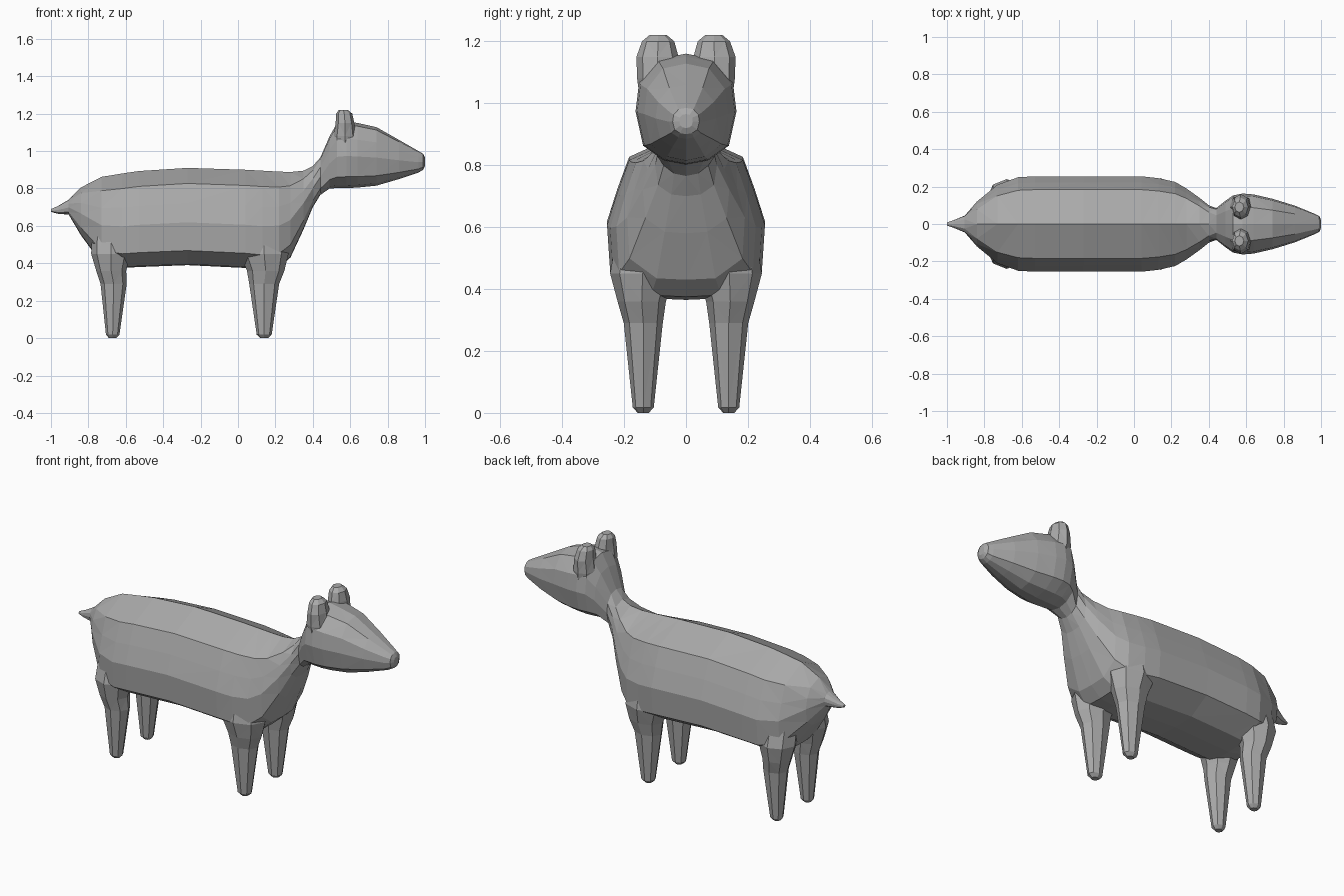
import bpy, bmesh, math

if "Cube" in bpy.data.objects:
    bpy.data.objects.remove(bpy.data.objects["Cube"])

hide = bpy.data.materials.new("grey_hide")
hide.diffuse_color = (0.4, 0.4, 0.4, 1)
hide.use_nodes = True
hide.node_tree.nodes["Principled BSDF"].inputs["Base Color"].default_value = hide.diffuse_color


def loft(name, rings):
    """Skin a closed solid over rings of equal point count."""
    bm = bmesh.new()
    vs = [[bm.verts.new(p) for p in r] for r in rings]
    n = len(vs[0])
    for a, b in zip(vs, vs[1:]):
        for i in range(n):
            j = (i + 1) % n
            bm.faces.new((a[i], a[j], b[j], b[i]))
    bm.faces.new(vs[0])
    bm.faces.new(vs[-1])
    bmesh.ops.triangulate(bm, faces=bm.faces[:])
    bmesh.ops.recalc_face_normals(bm, faces=bm.faces[:])
    me = bpy.data.meshes.new(name)
    bm.to_mesh(me)
    bm.free()
    me.materials.append(hide)
    ob = bpy.data.objects.new(name, me)
    bpy.context.collection.objects.link(ob)
    return ob


# Half cross-sections: (fraction of half width, fraction of height)
TORSO = [(0, 1), (.72, .84), (.87, .64), (1, .44), (.96, .15), (.5, .01), (0, 0)]
HEAD = [(0, 1), (.55, .95), (.93, .74), (1, .48), (.85, .17), (.45, .04), (0, 0)]


def section(x, top, bottom, w, t):
    """Ring at x; t blends from the torso shape (0) to the head shape (1)."""
    half = []
    for (a, b), (c, d) in zip(TORSO, HEAD):
        half.append((w * (a + (c - a) * t), bottom + (top - bottom) * (b + (d - b) * t)))
    full = half + [(-y, z) for y, z in half[-2:0:-1]]
    return [(x, y, z) for y, z in full]


# Tail, torso, neck and head: x, top, bottom, half width, shape blend
spine = [
    (-1.0, .69, .675, .008, 1), (-.965, .705, .665, .02, 1), (-.905, .74, .66, .045, 1),
    (-.84, .805, .55, .12, .4), (-.73, .862, .40, .21, 0), (-.62, .88, .375, .25, 0),
    (-.53, .893, .38, .255, 0), (-.27, .91, .39, .255, 0), (.04, .90, .375, .255, 0),
    (.13, .895, .365, .245, 0), (.22, .89, .375, .225, 0), (.28, .888, .43, .19, 0),
    (.35, .895, .58, .14, .2), (.40, .92, .70, .10, .5), (.44, .965, .765, .085, 1),
    (.49, 1.08, .80, .125, 1), (.53, 1.15, .802, .153, 1), (.58, 1.16, .802, .163, 1),
    (.64, 1.15, .805, .158, 1), (.74, 1.128, .815, .135, 1), (.86, 1.06, .85, .098, 1),
    (.965, 1.0, .885, .055, 1), (.99, .985, .90, .043, 1), (1.0, .965, .92, .022, 1),
]
body = loft("body", [section(*s) for s in spine])


def oval(cx, cy, z, rx, ry, n=8):
    return [(cx + rx * math.cos(2 * math.pi * i / n),
             cy + ry * math.sin(2 * math.pi * i / n), z) for i in range(n)]


# Legs and ears: levels of x centre, y centre, z, x radius, y radius
front_leg = [(.14, .138, 0, .02, .018), (.14, .138, .018, .04, .034), (.14, .138, .29, .08, .063),
             (.148, .143, .36, .10, .078), (.14, .14, .45, .13, .105), (.14, .12, .60, .11, .10)]
back_leg = [(-.67, .138, 0, .02, .018), (-.67, .138, .018, .036, .034), (-.665, .138, .29, .07, .063),
            (-.678, .143, .36, .08, .078), (-.68, .14, .45, .105, .10), (-.68, .11, .60, .10, .09)]
ear = [(.575, .09, .95, .05, .05), (.572, .092, 1.08, .06, .066), (.572, .092, 1.15, .05, .068),
       (.568, .09, 1.20, .043, .052), (.563, .09, 1.22, .024, .028)]

# Fuse each mirrored pair into the body
bpy.context.view_layer.objects.active = body
for name, levels in (("front_leg", front_leg), ("back_leg", back_leg), ("ear", ear)):
    for side in (-1, 1):
        part = loft(name, [oval(x, side * y, z, rx, ry) for x, y, z, rx, ry in levels])
        mod = body.modifiers.new("join_" + name, 'BOOLEAN')
        mod.operation = 'UNION'
        mod.solver = 'EXACT'
        mod.object = part
        bpy.ops.object.modifier_apply(modifier=mod.name)
        bpy.data.objects.remove(part)
